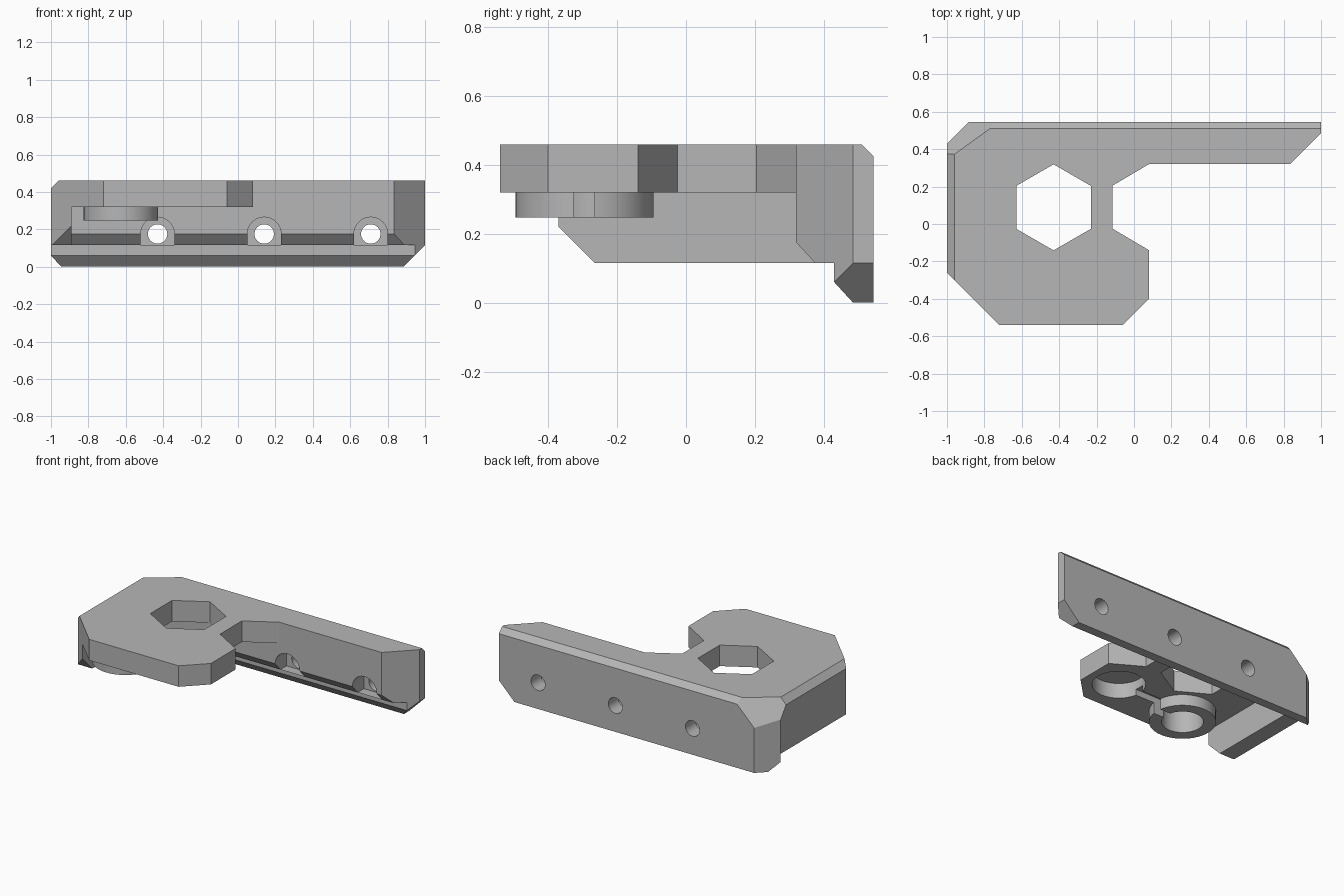
import bpy, bmesh, math
from mathutils import Vector

cube = bpy.data.objects.get("Cube")
if cube:
    bpy.data.objects.remove(cube, do_unlink=True)

grey = bpy.data.materials.new("plain_grey")
grey.use_nodes = True
grey.diffuse_color = (0.47, 0.47, 0.47, 1)
grey.node_tree.nodes["Principled BSDF"].inputs["Base Color"].default_value = grey.diffuse_color


def prism(name, points, start, end, axis="z", clips=()):
    """Extrude a closed outline along an axis, then trim it with planes."""
    place = {"x": lambda a, b, c: (c, a, b),
             "y": lambda a, b, c: (a, c, b),
             "z": lambda a, b, c: (a, b, c)}[axis]
    bm = bmesh.new()
    face = bm.faces.new([bm.verts.new(place(a, b, start)) for a, b in points])
    out = bmesh.ops.extrude_face_region(bm, geom=[face])
    shift = Vector(place(0, 0, end - start))
    bmesh.ops.translate(bm, vec=shift,
                        verts=[g for g in out["geom"] if isinstance(g, bmesh.types.BMVert)])
    for point, normal in clips:
        geom = bm.verts[:] + bm.edges[:] + bm.faces[:]
        bmesh.ops.bisect_plane(bm, geom=geom, dist=1e-5, plane_co=point,
                               plane_no=normal, clear_outer=True)
        bmesh.ops.holes_fill(bm, edges=[e for e in bm.edges if e.is_boundary], sides=0)
    bmesh.ops.recalc_face_normals(bm, faces=bm.faces[:])
    mesh = bpy.data.meshes.new(name)
    bm.to_mesh(mesh)
    bm.free()
    mesh.materials.append(grey)
    obj = bpy.data.objects.new(name, mesh)
    bpy.context.scene.collection.objects.link(obj)
    return obj


def ngon(x, y, r, sides=48):
    steps = [math.tau * (i / sides) + math.pi / 2 for i in range(sides)]
    return [(x + r * math.cos(t), y + r * math.sin(t)) for t in steps]


def box(x0, x1, y0, y1):
    return [(x0, y0), (x1, y0), (x1, y1), (x0, y1)]


def combine(target, tool, operation):
    """Apply a boolean and discard its tool."""
    tool.hide_render = True
    mod = target.modifiers.new(operation.lower(), "BOOLEAN")
    mod.operation, mod.solver, mod.object = operation, "EXACT", tool
    bpy.context.view_layer.objects.active = target
    bpy.ops.object.modifier_apply(modifier=mod.name)
    bpy.data.objects.remove(tool, do_unlink=True)


# Chamfers shared by every part of the body
corner = Vector((-0.77, 0.51, 0.46))
corner_normal = (Vector((-0.957, 0.375, 0.46)) - corner).cross(
    Vector((-0.885, 0.545, 0.30)) - corner)
if corner_normal.z < 0:
    corner_normal.negate()
shared = [((-1, 0.43, 0), (-1, 1, 0)),
          ((-1, -0.26, 0), (-1, -1, 0)),
          ((-1, 0, 0.42), (-1, 0, 1)),
          (corner, corner_normal)]

# Long back rail with lower lip
rail_profile = [(0.545, 0), (0.485, 0), (0.43, 0.06), (0.43, 0.115), (0.375, 0.115),
                (0.32, 0.175), (0.32, 0.46), (0.51, 0.46), (0.545, 0.425)]
rail_ends = [((0.835, 0.32, 0), (1, -1, 0)), ((1, 0, 0.115), (1, 0, -1))]
bracket = prism("bracket_body", rail_profile, -1, 1, "x", shared + rail_ends)

# Hook-shaped top plate
plate = [(-1, -0.54), (-0.06, -0.54), (0.08, -0.40), (0.08, -0.14), (-0.115, -0.025),
         (-0.115, 0.205), (0.08, 0.32), (0.08, 0.4), (-1, 0.4)]
combine(bracket, prism("top_plate", plate, 0.32, 0.46, clips=shared), "UNION")

# Side wall with sloped lower front corner
wall_clips = shared + [((-1, -0.265, 0.115), (0, -1, -1))]
combine(bracket, prism("side_wall", box(-1, -0.89, -0.5, 0.41), 0.115, 0.46,
                       clips=wall_clips), "UNION")

# Round boss under the plate
boss_x, pocket_x, pocket_y = -0.625, -0.13, -0.295
combine(bracket, prism("boss", ngon(boss_x, pocket_y, 0.2), 0.247, 0.36), "UNION")

# Hexagonal opening, round pockets and the channel joining them
combine(bracket, prism("hex_cutter", ngon(-0.43, 0.089, 0.23, 6), 0.2, 0.6), "DIFFERENCE")
for x, r in ((boss_x, 0.125), (pocket_x, 0.16)):
    combine(bracket, prism("pocket_cutter", ngon(x, pocket_y, r), 0.1, 0.42), "DIFFERENCE")
channel = box(boss_x, pocket_x, pocket_y - 0.03, pocket_y + 0.03)
combine(bracket, prism("channel_cutter", channel, 0.1, 0.36), "DIFFERENCE")

# Screw holes with U-shaped recesses at the front
for x in (-0.43, 0.14, 0.71):
    arch = [(x + 0.09 * math.cos(math.pi * i / 24), 0.175 + 0.09 * math.sin(math.pi * i / 24))
            for i in range(25)]
    arch += [(x - 0.09, 0.115), (x + 0.09, 0.115)]
    combine(bracket, prism("recess_cutter", arch, 0.31, 0.44, "y"), "DIFFERENCE")
    combine(bracket, prism("screw_cutter", ngon(x, 0.175, 0.052, 32), 0.3, 0.7, "y"),
            "DIFFERENCE")

# Smooth the round walls and keep the edges sharp
bpy.ops.object.select_all(action="DESELECT")
bracket.select_set(True)
bpy.context.view_layer.objects.active = bracket
bpy.ops.object.shade_smooth_by_angle(angle=math.radians(25))
